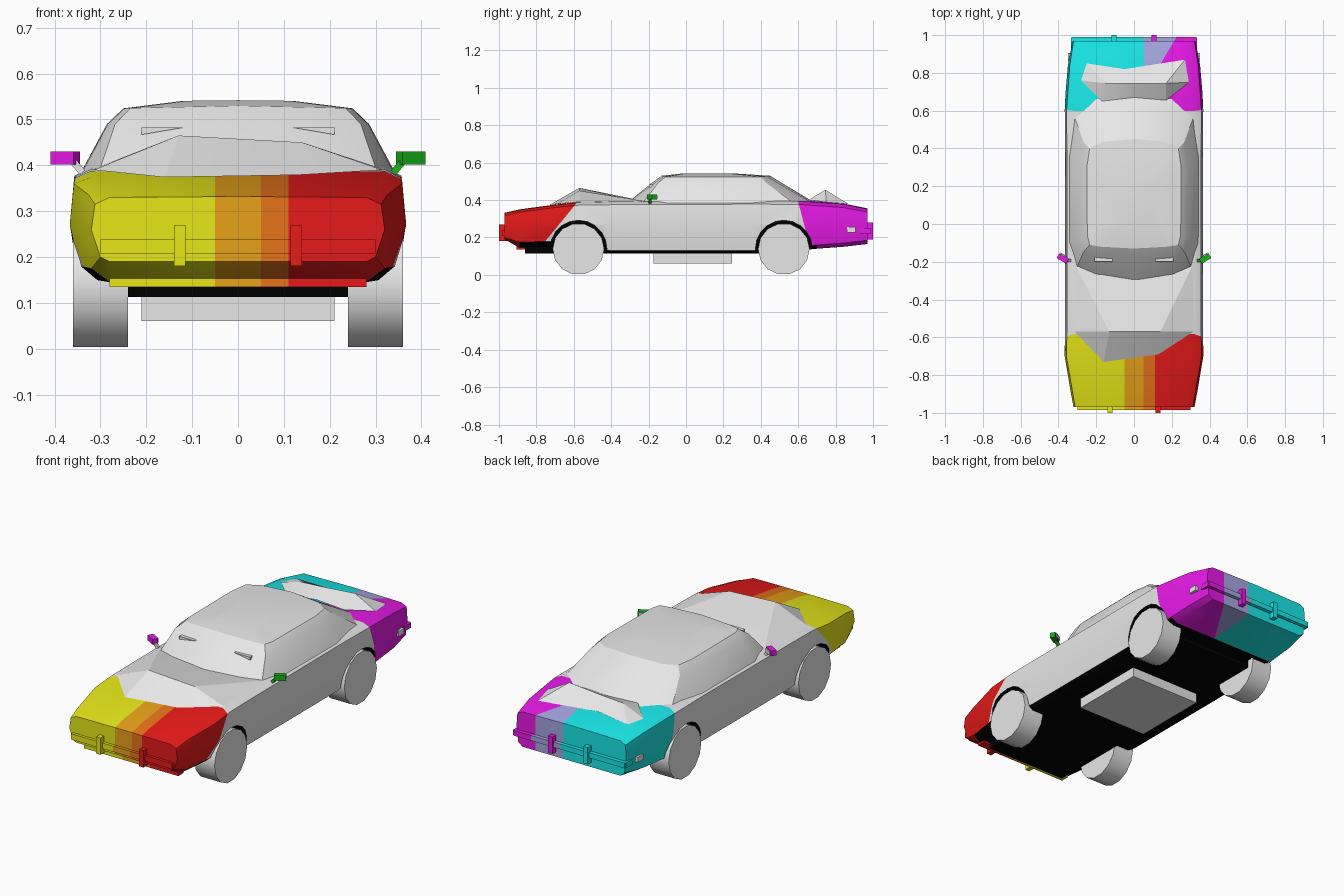
import bpy, bmesh, math
from mathutils import Vector

if "Cube" in bpy.data.objects:
    bpy.data.objects.remove(bpy.data.objects["Cube"])

COLORS = {
    "light_grey": (.8, .8, .8), "yellow": (.8, .8, .01), "amber": (.8, .36, .01),
    "orange": (.8, .17, .01), "red": (.8, .01, .01), "cyan": (.01, .8, .8),
    "lavender": (.38, .38, .75), "magenta": (.8, .01, .8), "green": (.01, .45, .01),
    "black": (0, 0, 0)}
NAMES = list(COLORS)
MATS = []
for n, c in COLORS.items():
    m = bpy.data.materials.new(n)
    m.diffuse_color = (*c, 1)
    m.use_nodes = True
    m.node_tree.nodes["Principled BSDF"].inputs["Base Color"].default_value = m.diffuse_color
    MATS.append(m)
WHEELS_Y = (-.575, .523)


def finish(name, bm, color=None, angle=32):
    """Turn a bmesh into a named, shaded object."""
    bmesh.ops.recalc_face_normals(bm, faces=bm.faces)
    me = bpy.data.meshes.new(name)
    bm.to_mesh(me)
    bm.free()
    ob = bpy.data.objects.new(name, me)
    bpy.context.collection.objects.link(ob)
    if color:
        me.materials.append(MATS[NAMES.index(color)])
    shade(ob, angle)
    return ob


def shade(ob, angle=32):
    bpy.ops.object.select_all(action='DESELECT')
    ob.select_set(True)
    bpy.context.view_layer.objects.active = ob
    bpy.ops.object.shade_smooth_by_angle(angle=math.radians(angle))


def box(name, lo, hi, color, rot=0):
    bm = bmesh.new()
    bmesh.ops.create_cube(bm, size=1)
    lo, hi = Vector(lo), Vector(hi)
    bmesh.ops.scale(bm, vec=hi - lo, verts=bm.verts)
    ob = finish(name, bm, color)
    ob.location = (lo + hi) / 2
    ob.rotation_euler.z = rot
    return ob


def cylinder(name, x0, x1, y, z, r, seg, color):
    bm = bmesh.new()
    bmesh.ops.create_cone(bm, cap_ends=True, segments=seg, radius1=r, radius2=r, depth=abs(x1 - x0))
    ob = finish(name, bm, color)
    ob.rotation_euler.y = math.pi / 2
    ob.location = ((x0 + x1) / 2, y, z)
    return ob


def loft(rings, closed_caps=(True, True)):
    bm = bmesh.new()
    vs = [[bm.verts.new(p) for p in r] for r in rings]
    n = len(vs[0])
    for a, b in zip(vs, vs[1:]):
        for i in range(n):
            bm.faces.new((a[i], a[(i + 1) % n], b[(i + 1) % n], b[i]))
    if closed_caps[0]:
        bm.faces.new(vs[0])
    if closed_caps[1]:
        bm.faces.new(vs[-1])
    return bm


def zone(c):
    """Colour zone by position: striped nose, striped tail, grey middle."""
    if c.y < -.58 - (.39 - c.z) * .82:
        return ("yellow" if c.x < -.05 else "amber" if c.x < .05
                else "orange" if c.x < .11 else "red")
    if c.y > .60 + (.39 - c.z) * .26:
        return ("cyan" if c.x < .05 else
                "lavender" if c.x < .13 + (c.y - .83) * .6 else "magenta")
    return "light_grey"


def paint(ob):
    """Cut along the zone borders and colour each face."""
    me = ob.data
    me.transform(ob.matrix_basis)
    ob.matrix_basis.identity()
    bm = bmesh.new()
    bm.from_mesh(me)
    for co, no in (((-.05, 0, 0), (1, 0, 0)), ((.05, 0, 0), (1, 0, 0)), ((.11, 0, 0), (1, 0, 0)),
                   ((0, -.58, .39), (0, 1, -.82)), ((0, .60, .39), (0, 1, .26)),
                   ((.13, .83, 0), (1, -.6, 0))):
        geom = bm.verts[:] + bm.edges[:] + bm.faces[:]
        bmesh.ops.bisect_plane(bm, geom=geom, dist=1e-5, plane_co=co, plane_no=Vector(no).normalized())
    me.materials.clear()
    for m in MATS:
        me.materials.append(m)
    bm.normal_update()
    for f in bm.faces:
        c = f.calc_center_median_weighted()
        arch = abs(c.x) < .33 and any(math.hypot(c.y - y, c.z - .14) < .165 for y in WHEELS_Y)
        floor = f.normal.z < -.7 and -.86 < c.y < .68 and c.z < .2
        f.material_index = NAMES.index("black" if arch or floor else zone(c))
    bm.to_mesh(me)
    bm.free()
    shade(ob)


# Lower body: y, then half section (x, z) from sill to deck edge, then centre height
S = [(-.97, .28, .19, .30, .20, .32, .26, .312, .315, .28, .33, .332),
     (-.89, .28, .145, .32, .175, .335, .27, .325, .335, .29, .347, .35),
     (-.70, .31, .15, .345, .18, .367, .27, .358, .36, .32, .374, .376),
     (-.57, .31, .13, .345, .15, .367, .27, .355, .373, .32, .388, .39),
     (-.40, .32, .115, .345, .13, .366, .27, .355, .375, .32, .392, .395),
     (.35, .32, .115, .345, .13, .364, .27, .355, .378, .32, .396, .40),
     (.60, .32, .13, .345, .15, .367, .27, .357, .377, .32, .395, .40),
     (.70, .30, .14, .34, .16, .362, .27, .35, .37, .31, .389, .394),
     (.84, .30, .15, .335, .17, .35, .27, .34, .36, .30, .379, .382),
     (.97, .29, .165, .315, .185, .325, .27, .32, .336, .29, .352, .356)]
rings = []
for s in S:
    half = [(s[i], s[0], s[i + 1]) for i in range(1, 11, 2)]
    rings.append(half + [(0, s[0], s[11])] + [(-x, y, z) for x, y, z in reversed(half)])
body = finish("lower_body", loft(rings), "light_grey")

# Wheel arches
cutters = []
for y in WHEELS_Y:
    for sx in (-1, 1):
        c = cylinder("arch_cutter", sx * .22, sx * .45, y, .14, .152, 20, "black")
        c.hide_render = True
        cutters.append(c)
        mod = body.modifiers.new("arch", 'BOOLEAN')
        mod.operation, mod.solver, mod.object = 'DIFFERENCE', 'EXACT', c
bpy.context.view_layer.update()
bpy.ops.object.select_all(action='DESELECT')
body.select_set(True)
bpy.context.view_layer.objects.active = body
for mod in list(body.modifiers):
    bpy.ops.object.modifier_apply(modifier=mod.name)
for c in cutters:
    bpy.data.objects.remove(c)
paint(body)

# Cabin: half outlines (x, y) stacked from belt line to roof crown
C = [(.38, .385, [(0, -.315), (.2, -.285), (.305, -.235), (.342, -.1), (.345, .35), (.32, .58), (.2, .68), (0, .69)]),
     (.49, .49, [(0, -.185), (.2, -.17), (.268, -.15), (.284, -.08), (.286, .31), (.265, .43), (.2, .495), (0, .515)]),
     (.522, .53, [(0, -.13), (.18, -.12), (.235, -.11), (.247, -.06), (.25, .3), (.235, .4), (.17, .435), (0, .45)]),
     (.538, .542, [(0, -.02), (.08, -.02), (.11, -.01), (.12, .01), (.12, .2), (.11, .24), (.08, .26), (0, .26)])]
rings = []
for z_side, z_mid, pts in C:
    half = [(x, y, z_side + (z_mid - z_side) * (1 - x / .35)) for x, y in pts]
    rings.append(half + [(-x, y, z) for x, y, z in reversed(half[1:-1])])
finish("cabin", loft(rings), "light_grey", 25)


def sheet(name, verts, faces):
    bm = bmesh.new()
    v = [bm.verts.new(p) for p in verts]
    for f in faces:
        bm.faces.new([v[i] for i in f])
    bmesh.ops.recalc_face_normals(bm, faces=bm.faces)
    if sum(f.normal.z for f in bm.faces) < 0:
        bmesh.ops.reverse_faces(bm, faces=bm.faces)
    me = bpy.data.meshes.new(name)
    bm.to_mesh(me)
    bm.free()
    me.materials.append(MATS[0])
    ob = bpy.data.objects.new(name, me)
    bpy.context.collection.objects.link(ob)
    shade(ob, 20)


# Buckled hood and boot lid, each raised to a ridge
sheet("buckled_hood",
      [(-.315, -.57, .39), (-.16, -.73, .374), (.13, -.69, .379), (.315, -.57, .39),
       (-.13, -.57, .465), (.14, -.57, .45), (-.31, -.22, .394), (0, -.29, .4), (.31, -.22, .394)],
      [(0, 1, 4), (1, 2, 5, 4), (2, 3, 5), (0, 4, 6), (4, 7, 6), (4, 5, 7), (5, 8, 7), (5, 3, 8)])
sheet("buckled_boot_lid",
      [(-.25, .85, .382), (-.05, .82, .388), (.27, .87, .378), (.29, .75, .389), (.17, .655, .4),
       (0, .67, .402), (-.17, .65, .4), (-.28, .76, .388), (-.15, .745, .43), (0, .745, .44), (.17, .745, .455)],
      [(0, 1, 9, 8), (1, 2, 10, 9), (2, 3, 10), (3, 4, 10), (4, 5, 9, 10), (5, 6, 8, 9), (6, 7, 8), (7, 0, 8)])

# Underbody
box("floor_pan", (-.24, -.86, .113), (.24, .62, .2), "black")
box("under_tray", (-.21, -.175, .06), (.21, .245, .12), "light_grey")

# Wheels
for y in WHEELS_Y:
    for sx in (-1, 1):
        cylinder("wheel", sx * .24, sx * .36, y, .138, .138, 14, "light_grey")

# Bumpers and front lip share the body's colour zones
paint(box("front_bumper", (-.3, -.985, .207), (.3, -.955, .238), "red"))
paint(box("front_lip", (-.28, -.905, .135), (.28, -.86, .157), "red"))
paint(box("rear_bumper", (-.33, .96, .222), (.33, .99, .25), "cyan"))
for sx, front, rear in ((-1, "yellow", "cyan"), (1, "red", "magenta")):
    def bx(name, a, b, color, rot=0):
        return box(name, (min(sx * a[0], sx * b[0]), *a[1:]), (max(sx * a[0], sx * b[0]), *b[1:]), color, rot)
    bx("front_bumper_guard", (.114, -1, .18), (.14, -.955, .27), front)
    bx("rear_bumper_guard", (.092, .96, .19), (.118, 1, .28), rear)
    bx("rear_bumper_end", (.318, .93, .222), (.334, .985, .25), rear)
    bx("side_marker", (.32, .86, .226), (.35, .905, .255), "light_grey")
    # Door mirrors
    head = "magenta" if sx < 0 else "green"
    bx("mirror_head", (.348, -.197, .402), (.406, -.168, .43), head, sx * math.radians(30))
    bx("mirror_glass", (.346, -.168, .405), (.392, -.163, .427), "light_grey", sx * math.radians(30))
    stem = bx("mirror_stem", (.335, -.2, .384), (.365, -.185, .41), "light_grey" if sx < 0 else "green")
    stem.scale = (.5, 1, 1.3)
    stem.rotation_euler.y = sx * math.radians(40)
    # Small wedge spikes on the windscreen
    tri = [(sx * .21, .483), (sx * .115, .483), (sx * .21, .467)]
    finish("windscreen_wedge", loft([[(x, y, z) for x, z in tri] for y in (-.198, -.15)]), "light_grey")
